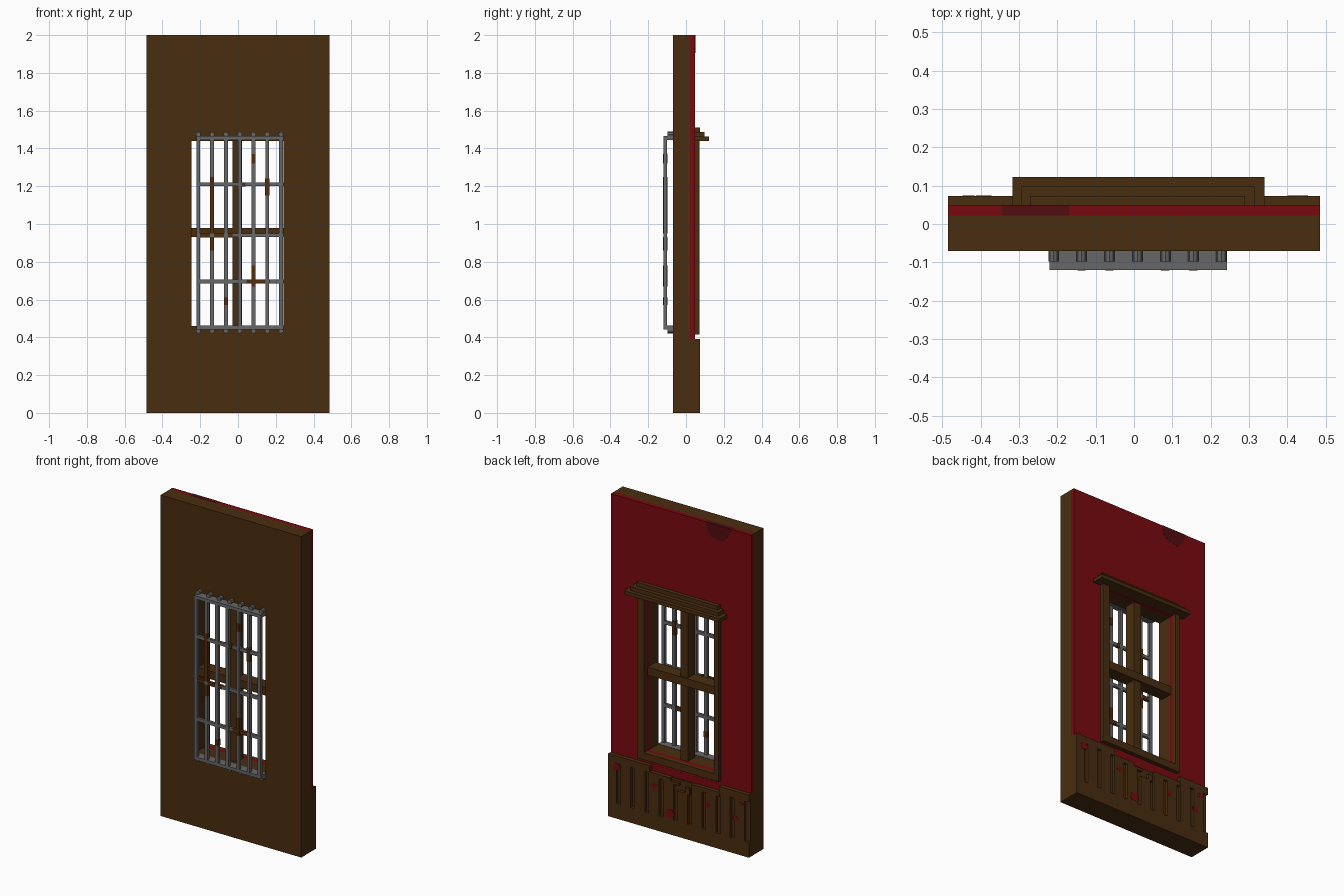
import bpy, bmesh, math
from mathutils import Matrix

cube = bpy.data.objects.get("Cube")
if cube:
    bpy.data.objects.remove(cube, do_unlink=True)


def material(name, rgb):
    m = bpy.data.materials.new(name)
    m.use_nodes = True
    m.diffuse_color = (*rgb, 1)
    m.node_tree.nodes["Principled BSDF"].inputs["Base Color"].default_value = (*rgb, 1)
    return m


WOOD = material("dark_wood", (0.068, 0.027, 0.005))
RED = material("red_plaster", (0.19, 0.003, 0.005))
STAIN = material("dark_red_stain", (0.085, 0.004, 0.005))
IRON = material("grey_iron", (0.135, 0.135, 0.14))
RUST = material("rust", (0.08, 0.026, 0.005))


def finish(name, bm, mat):
    bmesh.ops.recalc_face_normals(bm, faces=bm.faces)
    me = bpy.data.meshes.new(name)
    bm.to_mesh(me)
    bm.free()
    me.materials.append(mat)
    ob = bpy.data.objects.new(name, me)
    bpy.context.collection.objects.link(ob)
    return ob


def add_box(bm, x0, x1, y0, y1, z0, z1):
    mat = Matrix.Translation(((x0 + x1) / 2, (y0 + y1) / 2, (z0 + z1) / 2)) @ \
        Matrix.Diagonal((x1 - x0, y1 - y0, z1 - z0, 1))
    bmesh.ops.create_cube(bm, size=1, matrix=mat)


def boxes(name, items, mat):
    bm = bmesh.new()
    for b in items:
        add_box(bm, *b)
    return finish(name, bm, mat)


def ring(name, outer, inner, y0, y1, mat):
    """Rectangular frame in the xz plane; rectangles are (x0, x1, z0, z1)."""
    bm = bmesh.new()

    def loop(r, y):
        return [bm.verts.new((x, y, z)) for x, z in
                ((r[0], r[2]), (r[1], r[2]), (r[1], r[3]), (r[0], r[3]))]
    loops = [loop(outer, y0), loop(outer, y1), loop(inner, y1), loop(inner, y0)]
    for a, b in zip(loops, loops[1:] + loops[:1]):
        for i in range(4):
            j = (i + 1) % 4
            bm.faces.new((a[i], a[j], b[j], b[i]))
    return finish(name, bm, mat)


def plate(name, points, y0, y1, mat):
    """Flat polygon in the xz plane, given thickness along y."""
    bm = bmesh.new()
    f = bm.faces.new([bm.verts.new((x, y0, z)) for x, z in points])
    ext = bmesh.ops.extrude_face_region(bm, geom=[f])["geom"]
    bmesh.ops.translate(bm, vec=(0, y1 - y0, 0),
                        verts=[v for v in ext if isinstance(v, bmesh.types.BMVert)])
    return finish(name, bm, mat)


# Wall with a window opening, plaster on its back face
W = 0.485
OPEN = (-0.245, 0.24, 0.46, 1.44)
ring("wall", (-W, W, 0, 2), OPEN, -0.07, 0.022, WOOD)
ring("plaster", (-W, W, 0.39, 2), OPEN, 0.022, 0.048, RED)
plate("plaster_stain", [(-0.345, 2.001), (-0.17, 2.001), (-0.18, 1.95), (-0.21, 1.915),
                        (-0.285, 1.905), (-0.32, 1.94)], 0.0225, 0.049, STAIN)

# Window trim, stepped lintel and crossing mullions
ring("window_trim", (-0.275, 0.288, 0.415, 1.45), OPEN, 0.045, 0.072, WOOD)
boxes("lintel", [(-0.317, 0.34, 0.045, 0.122, 1.44, 1.462),
                 (-0.293, 0.315, 0.045, 0.098, 1.462, 1.486),
                 (-0.27, 0.29, 0.045, 0.073, 1.486, 1.51)], WOOD)
boxes("window_mullion", [(-0.03, 0.02, -0.045, 0.025, 0.46, 1.44)], WOOD)
boxes("window_transom", [(-0.245, 0.24, -0.045, 0.035, 0.93, 0.98)], WOOD)

# Wainscot: backing, rails and grooved planks, broken below the window
Y0, Y1 = 0.048, 0.073
boxes("wainscot_backing", [(-W, W, 0.022, 0.056, 0, 0.35),
                           (0.2, W, 0.022, 0.056, 0.35, 0.39),
                           (-W, -0.28, 0.022, 0.056, 0.35, 0.39)], WOOD)
boxes("exposed_plaster", [(-0.28, 0.2, 0.022, 0.0485, 0.35, 0.39)], RED)
boxes("wainscot_bottom_rail", [(-W, W, Y0, Y1, 0, 0.095)], WOOD)
boxes("wainscot_top_rail", [(0.2, W, Y0, Y1, 0.345, 0.39),
                            (-W, -0.28, Y0, Y1, 0.345, 0.39)], WOOD)
planks = []
right = W
for k in range(10):
    gx = 0.415 - 0.098 * k
    top = {3: 0.35, 4: 0.335, 5: 0.285, 6: 0.35, 7: 0.35}.get(k, 0.345)
    planks.append((gx + 0.013, right, Y0, Y1, 0.095, top))
    right = gx - 0.013
boxes("wainscot_planks", planks, WOOD)
boxes("broken_rail_pieces", [(0.06, 0.2, Y0, Y1, 0.325, 0.352),
                             (0.0, 0.06, Y0, Y1, 0.318, 0.335),
                             (-0.075, -0.045, Y0, Y1, 0.28, 0.32),
                             (-0.28, -0.11, Y0, Y1, 0.325, 0.352)], WOOD)

# Small chips in the wood that show red
for i, (x, z, r) in enumerate([(0.43, 0.325, 0.024), (0.17, 0.275, 0.018), (0.06, 0.13, 0.028),
                               (-0.2, 0.25, 0.016), (-0.39, 0.22, 0.018), (-0.43, 0.32, 0.014)]):
    pts = [(x + r * (1 + 0.25 * (a % 2)) * math.cos(a * math.tau / 6),
            z + r * math.sin(a * math.tau / 6)) for a in range(6)]
    plate(f"wainscot_chip_{i + 1}", pts, 0.07, 0.0745, RED)

# Iron grille: upright bars, cross bars and wall anchors
T = 0.01
bar_x = [-0.21 + 0.073 * i for i in range(7)]
boxes("grille_uprights", [(x - T, x + T, -0.12, -0.1, 0.445, 1.465) for x in bar_x], IRON)
boxes("grille_cross_bars", [(-0.22, 0.24, -0.118, -0.102, z - T, z + T)
                            for z in (0.695, 0.94, 1.21)], IRON)
boxes("grille_end_bars", [(-0.22, 0.242, -0.12, -0.07, z - T, z + T)
                          for z in (0.452, 1.455)], IRON)
bm = bmesh.new()
for x in bar_x:
    for z in (0.434, 1.475):
        bmesh.ops.create_cone(bm, cap_ends=True, segments=8, radius1=0.0135, radius2=0.0135,
                              depth=0.03, matrix=Matrix.Translation((x, -0.083, z))
                              @ Matrix.Rotation(math.pi / 2, 4, 'X'))
finish("grille_anchors", bm, IRON)

# Rusty stretches as thin sleeves around the bars
S = T + 0.001
upright_rust = [(1, 0.86, 0.93), (1, 0.95, 1.25), (2, 0.57, 0.61), (4, 1.32, 1.37),
                (4, 0.67, 0.78), (5, 1.15, 1.24)]
cross_rust = [(0.695, 0.045, 0.17), (1.21, 0.0, 0.04), (0.94, -0.2, -0.03)]
boxes("grille_rust",
      [(bar_x[i] - S, bar_x[i] + S, -0.121, -0.099, a, b) for i, a, b in upright_rust] +
      [(a, b, -0.119, -0.101, z - S, z + S) for z, a, b in cross_rust], RUST)
